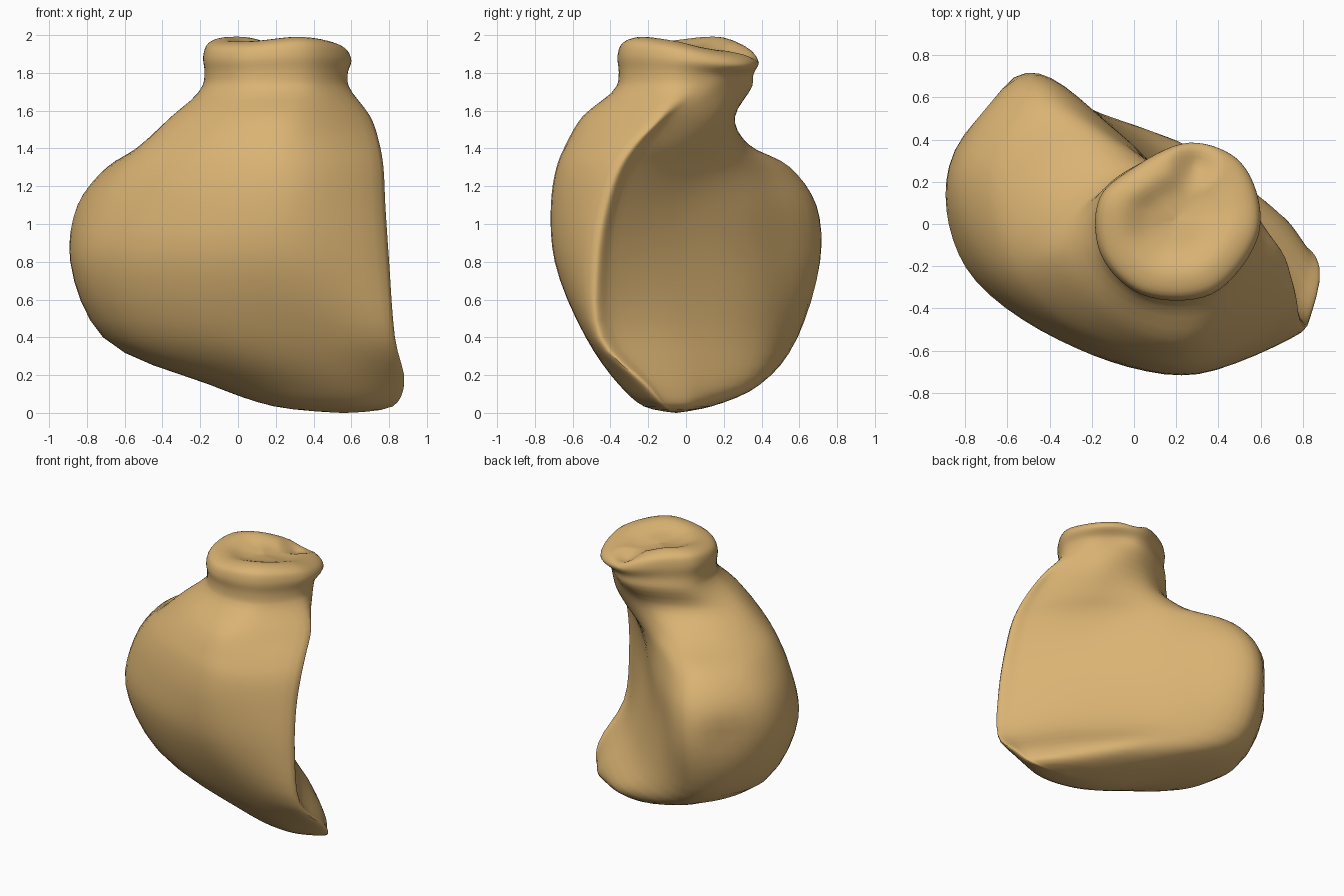
import bpy
import bmesh
from math import cos, radians, sin
from mathutils import Vector

cube = bpy.data.objects.get("Cube")
if cube:
    bpy.data.objects.remove(cube)

# Guide rails of the body, running clockwise round it; one (x, y) per height
HEIGHTS = [.035, .15, .4, .8, 1.1, 1.3, 1.42, 1.57]
RAILS = {
    "thin_edge": [(.82, -.12), (.88, -.22), (.83, -.46), (.8, -.48),
                  (.78, -.43), (.77, -.36), (.75, -.28), (.7, -.14)],
    "front": [(.62, -.22), (.6, -.35), (.48, -.53), (.33, -.69),
              (.3, -.71), (.3, -.68), (.29, -.63), (.29, -.54)],
    "front_side": [(.35, -.18), (.2, -.3), (-.15, -.45), (-.27, -.58),
                   (-.26, -.58), (-.24, -.54), (-.2, -.5), (-.13, -.42)],
    "side": [(.2, -.06), (-.1, -.1), (-.62, -.15), (-.8, -.2),
             (-.73, -.21), (-.61, -.21), (-.5, -.19), (-.35, -.15)],
    "blunt_end": [(.2, .04), (-.15, .12), (-.71, .2), (-.87, .27),
                  (-.84, .27), (-.68, .25), (-.46, .13), (-.27, .06)],
    "back_corner": [(.32, .13), (-.02, .37), (-.47, .58), (-.51, .71),
                    (-.49, .69), (-.42, .55), (-.25, .32), (-.08, .2)],
    "back": [(.49, .12), (.29, .35), (-.03, .46), (-.09, .45),
             (-.07, .43), (-.05, .38), (.04, .3), (.15, .26)],
    "back_edge": [(.71, .02), (.65, .06), (.46, .02), (.38, -.03),
                  (.38, -.03), (.39, .03), (.42, .1), (.43, .19)],
}
NECK_ANGLES = [-15, -65, -115, -155, -195, -230, -280, -315]
# Neck rings: height, radius, share of the wavy rim, pinch towards the back
NECK = [(1.73, .4, 0, .08), (1.8, .388, .2, .04), (1.875, .395, .6, -.01),
        (1.935, .37, .9, -.01), (1.965, .27, .8, 0), (1.935, .14, .4, 0),
        (1.93, 0, 0, 0)]


def spline(points, steps, closed=False):
    """Smooth centripetal curve through the points."""
    n = len(points)
    pick = (lambda i: points[i % n]) if closed else (
        lambda i: points[max(0, min(n - 1, i))])
    out = []
    for i in range(n if closed else n - 1):
        a, b, c, d = (pick(i + k) for k in (-1, 0, 1, 2))
        before, here, after = (max((q - p).length ** .5, .01)
                               for p, q in ((a, b), (b, c), (c, d)))
        start = ((b - a) / before - (c - a) / (before + here)) * here + c - b
        end = ((d - c) / after - (d - b) / (here + after)) * here + c - b
        for s in range(steps):
            t = s / steps
            blend = t * t * (3 - 2 * t)
            out.append(b + (c - b) * blend + start * (t * (1 - t) ** 2)
                       - end * (t * t * (1 - t)))
    if not closed:
        out.append(points[-1].copy())
    return out


def neck_point(angle, height, radius, wave, pinch):
    """Point on a neck ring, with a dent on one side and a wavy rim."""
    a = radians(angle)
    back = cos(a - radians(45))
    dent = .22 * max(0, cos(a - radians(118))) ** 4
    r = radius * (1 - dent) - pinch * max(0, back) ** 4
    rim = .03 * cos(2 * a - radians(272)) - .03 * back
    return Vector((.2 + r * cos(a), .025 + r * sin(a), height + wave * rim))


# Extend each rail to the underside and up through the neck
paths = []
for outline, angle in zip(RAILS.values(), NECK_ANGLES):
    path = [Vector((.55, -.05, 0))]
    path += [Vector((x, y, z)) for (x, y), z in zip(outline, HEIGHTS)]
    path += [neck_point(angle, *ring) for ring in NECK]
    paths.append(path)

# A rail just behind the thin edge keeps that edge crisp below the neck
body_count = len(HEIGHTS) + 1
crisp = [p.lerp(q, .8) for p, q in zip(paths[-1], paths[0])]
crisp[body_count:] = [neck_point(15, *ring) for ring in NECK]
paths.append(crisp)
rails = [spline(path, 4) for path in paths]
rings = [spline(list(row), 7, closed=True) for row in zip(*rails)]

# Flatten the blunt end to a disc and press a pit into the neck top
end_normal = Vector((-.77, .64, 0)).normalized()
pit = Vector((.29, .28, 0))
for p in (p for ring in rings for p in ring):
    p -= end_normal * max(0, p.dot(end_normal) - .89)
    if p.z > 1.86:
        gap = (Vector((p.x, p.y, 0)) - pit).length
        p.z -= .06 * max(0, 1 - gap / .12)

# Skin the rings
bm = bmesh.new()
grid = [[bm.verts.new(p) for p in ring] for ring in rings]
for low, high in zip(grid, grid[1:]):
    for i in range(len(low)):
        bm.faces.new((low[i - 1], low[i], high[i], high[i - 1]))
bmesh.ops.remove_doubles(bm, verts=bm.verts, dist=.0005)
bmesh.ops.recalc_face_normals(bm, faces=bm.faces)

mesh = bpy.data.meshes.new("body_with_neck")
bm.to_mesh(mesh)
bm.free()
body = bpy.data.objects.new("body_with_neck", mesh)
bpy.context.collection.objects.link(body)

# Tan finish
tan = bpy.data.materials.new("warm_tan")
tan.use_nodes = True
colour = (.70, .45, .17, 1)
tan.diffuse_color = colour
for node in tan.node_tree.nodes:
    if node.type == "BSDF_PRINCIPLED":
        node.inputs["Base Color"].default_value = colour
mesh.materials.append(tan)

bpy.context.view_layer.objects.active = body
body.select_set(True)
bpy.ops.object.shade_smooth_by_angle(angle=radians(50))
